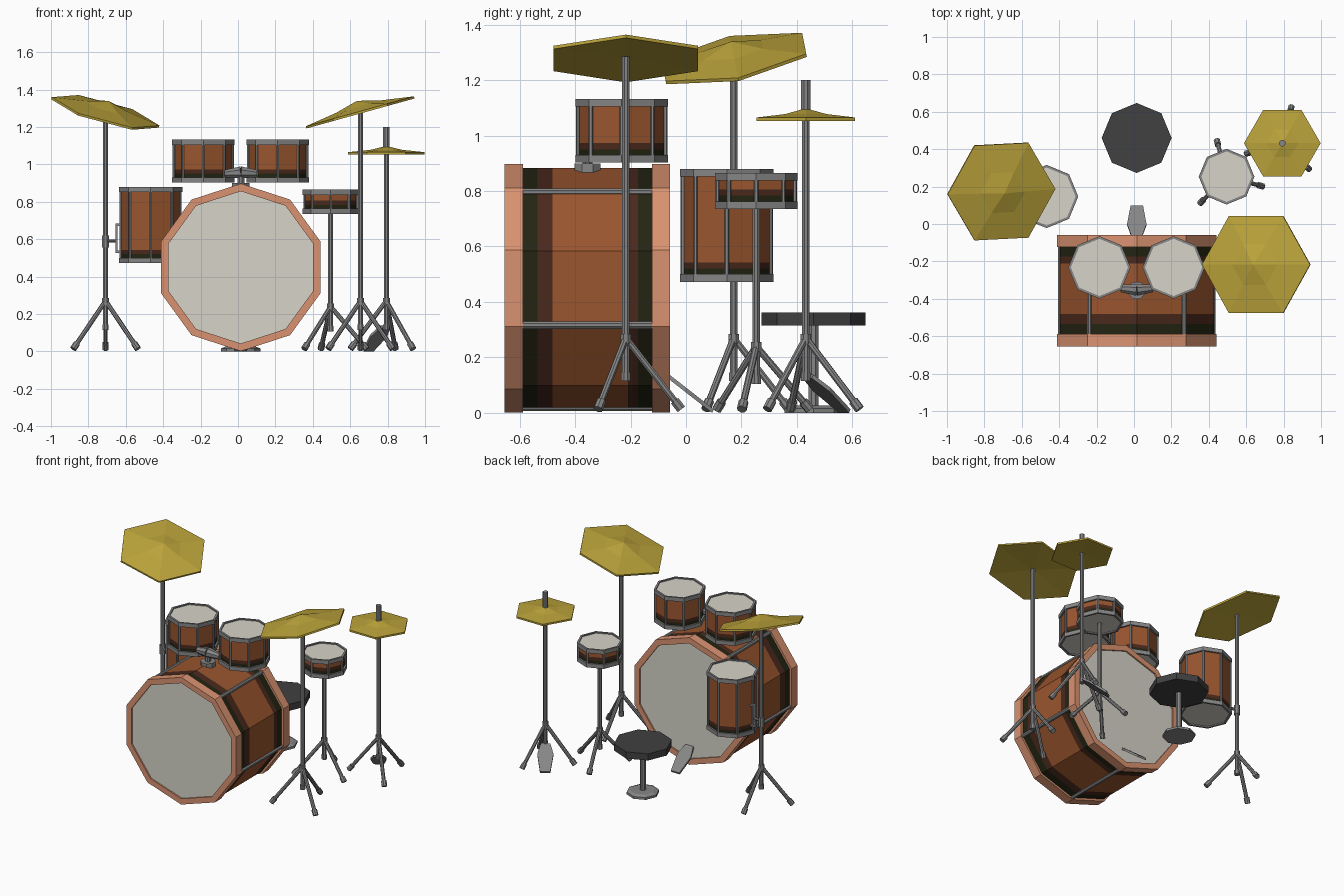
import bpy, bmesh
from math import sin, cos, pi, radians
from mathutils import Vector, Matrix, Euler

if "Cube" in bpy.data.objects:
    bpy.data.objects.remove(bpy.data.objects["Cube"])

def mat(name, r, g, b):
    m = bpy.data.materials.new(name)
    m.diffuse_color = (r, g, b, 1)
    m.use_nodes = True
    m.node_tree.nodes["Principled BSDF"].inputs["Base Color"].default_value = m.diffuse_color
    return m

ORANGE = mat("orange_wood", .32, .092, .028)
BROWN = mat("dark_brown_band", .068, .022, .012)
GREEN = mat("dark_green_band", .017, .018, .006)
HOOP = mat("pale_wood_hoop", .70, .29, .165)
HEAD = mat("cream_head", .68, .66, .58)
METAL = mat("grey_metal", .24, .24, .245)
BRASS = mat("brass", .50, .37, .043)
BLACK = mat("black_vinyl", .052, .052, .054)

def finish(name, bm, mats, matrix=Matrix()):
    bmesh.ops.recalc_face_normals(bm, faces=bm.faces)
    me = bpy.data.meshes.new(name)
    bm.to_mesh(me)
    bm.free()
    for m in mats:
        me.materials.append(m)
    ob = bpy.data.objects.new(name, me)
    ob.matrix_world = matrix
    bpy.context.collection.objects.link(ob)
    return ob

def lathe(name, prof, colours, sides, matrix, phase=0.0):
    """Revolve (radius, height) points about z; one colour per profile segment."""
    bm = bmesh.new()
    mats = list(dict.fromkeys(colours))
    rings = []
    for r, z in prof:
        if r == 0:
            rings.append([bm.verts.new((0, 0, z))] * sides)
        else:
            rings.append([bm.verts.new((r * cos(phase + 2 * pi * i / sides),
                                        r * sin(phase + 2 * pi * i / sides), z)) for i in range(sides)])
    for a, b, c in zip(rings, rings[1:], colours):
        for i in range(sides):
            j = (i + 1) % sides
            f = bm.faces.new(list(dict.fromkeys((a[i], a[j], b[j], b[i]))))
            f.material_index = mats.index(c)
    return finish(name, bm, mats, matrix)

def tube(name, p, q, r1, r2=None, colour=METAL, sides=8):
    p, q = Vector(p), Vector(q)
    d = q - p
    m = Matrix.Translation(p) @ d.to_track_quat('Z', 'Y').to_matrix().to_4x4()
    r2 = r1 if r2 is None else r2
    return lathe(name, [(0, 0), (r1, 0), (r2, d.length), (0, d.length)], [colour] * 3, sides, m, pi / sides)

def box(name, centre, size, colour=METAL):
    bm = bmesh.new()
    bmesh.ops.create_cube(bm, size=1)
    bmesh.ops.scale(bm, vec=size, verts=bm.verts)
    return finish(name, bm, [colour], Matrix.Translation(centre))

# upright octagonal drum: heads, metal rims, banded shell and tension rods
def drum(name, x, y, z0, z1, R):
    h, s, t = z1 - z0, R - .012, .028
    prof = [(0, .008), (s - .002, .008), (s - .002, 0), (R, 0), (R, t), (s, t), (s, t + .02), (s, t + .043),
            (s, h - t), (R, h - t), (R, h), (s - .002, h), (s - .002, h - .008), (0, h - .008)]
    cols = [HEAD] + [METAL] * 4 + [GREEN, BROWN, ORANGE] + [METAL] * 4 + [HEAD]
    lathe(name, prof, cols, 8, Matrix.Translation((x, y, z0)))
    for i in range(8):
        a = i * pi / 4
        px, py = x + (R - .01) * cos(a), y + (R - .01) * sin(a)
        tube(name + "_rod", (px, py, z0 + .01), (px, py, z1 - .01), .008, sides=6)

# post with three splayed legs
def stand(name, x, y, top, hub, first, bottom=.115):
    tube(name + "_post", (x, y, bottom), (x, y, top), .0145)
    tube(name + "_hub", (x, y, hub - .02), (x, y, hub + .015), .02)
    tube(name + "_lower_collar", (x, y, bottom), (x, y, bottom + .03), .018)
    for k in range(3):
        a = radians(first + 120 * k)
        p = Vector((x, y, hub))
        q = Vector((x + .2 * cos(a), y + .2 * sin(a), .013))
        tube(name + "_leg", p, q, .0125)
        tube(name + "_foot", p.lerp(q, .88), q, .018)

def cymbal(name, loc, R, h, rot):
    prof = [(0, h), (.42 * R, .54 * h), (R, .012), (R, 0), (0, .012)]
    m = Matrix.Translation(loc) @ Euler(rot, 'YXZ').to_matrix().to_4x4()
    lathe(name, prof, [BRASS] * 4, 6, m)

# tapered foot plate sloping from a raised heel end down to its narrow toe
def pedal(name, top, angle):
    bm = bmesh.new()
    outline = [(0, .03), (.06, .052), (.16, .033)]
    outline += [(u, -w) for u, w in reversed(outline)]
    f = bm.faces.new([bm.verts.new((u, w, -u * .78)) for u, w in outline])
    ext = bmesh.ops.extrude_face_region(bm, geom=[f])
    bmesh.ops.translate(bm, vec=(-.006, 0, -.013),
                        verts=[v for v in ext['geom'] if isinstance(v, bmesh.types.BMVert)])
    finish(name, bm, [METAL], Matrix.Translation(top) @ Matrix.Rotation(angle, 4, 'Z'))

# bass drum lying along y
BX, BZ, BR = .015, .449, .448
bass_prof = [(0, .01), (.407, .01), (.407, 0), (BR, 0), (BR, .066), (.433, .066), (.433, .119), (.433, .172),
             (.433, .444), (.433, .481), (.433, .531), (BR, .531), (BR, .596), (.407, .596), (.407, .586), (0, .586)]
bass_cols = [HEAD] + [HOOP] * 4 + [GREEN, BROWN, ORANGE, BROWN, GREEN] + [HOOP] * 4 + [HEAD]
lathe("bass_drum", bass_prof, bass_cols, 10,
      Matrix.Translation((BX, -.654, BZ)) @ Matrix.Rotation(-pi / 2, 4, 'X'), pi / 10)
for k in range(5):
    a = radians(54 + 72 * k)
    px, pz = BX + .43 * cos(a), BZ + .43 * sin(a)
    tube("bass_drum_rod", (px, -.60, pz), (px, -.11, pz), .014)

# toms and snare
drum("left_tom", -.185, -.232, .902, 1.132, .167)
drum("right_tom", .212, -.232, .902, 1.132, .167)
drum("floor_tom", -.467, .147, .472, .88, .169)
drum("snare_drum", .495, .253, .735, .865, .149)

# tom mount on top of the bass drum
tube("tom_mount_base", (BX, -.355, .865), (BX, -.355, .9), .05)
tube("tom_mount_post", (BX, -.355, .89), (BX, -.355, .96), .02)
for s in (-1, 1):
    tube("tom_mount_arm", (BX, -.352, .957), (BX + s * .085, -.345, .95), .034, .021)

# stands
stand("left_cymbal_stand", -.708, .172, 1.285, .27, 90)
stand("right_cymbal_stand", .655, -.217, 1.285, .27, 90)
stand("hi_hat_stand", .793, .432, 1.15, .27, 76)
stand("snare_stand", .495, .253, .74, .24, 105, .105)
tube("hi_hat_clutch", (.793, .432, 1.09), (.793, .432, 1.2), .018)

# cymbals
cymbal("left_cymbal", (-.711, .175, 1.272), .298, .07, (radians(11), radians(15), 0))
cymbal("right_cymbal", (.655, -.217, 1.272), .3, .07, (0, radians(-15.5), 0))
cymbal("hi_hat_cymbal", (.793, .432, 1.053), .205, .045, (0, 0, 0))

# floor tom bracket on the left cymbal stand
tube("bracket_collar", (-.708, .172, .555), (-.708, .172, .62), .02)
tube("bracket_arm", (-.708, .172, .59), (-.645, .16, .59), .01)
box("bracket_bar", (-.65, .158, .605), (.012, .02, .155))
for z in (.533, .677):
    box("bracket_tab", (-.633, .158, z), (.045, .02, .012))

# pedals
pedal("kick_pedal", (BX, -.06, .138), pi / 2)
pedal("hi_hat_pedal", (.785, .442, .138), radians(124))

# throne
TX, TY = .014, .46
seat = [(0, .315), (.187, .315), (.187, .362), (0, .362)]
lathe("seat", seat, [BLACK] * 3, 8, Matrix.Translation((TX, TY, 0)))
tube("seat_post", (TX, TY, .01), (TX, TY, .32), .019)
lathe("seat_base", [(0, 0), (.105, 0), (.105, .016), (.08, .026), (0, .026)], [METAL] * 4, 8,
      Matrix.Translation((TX, TY, 0)))
